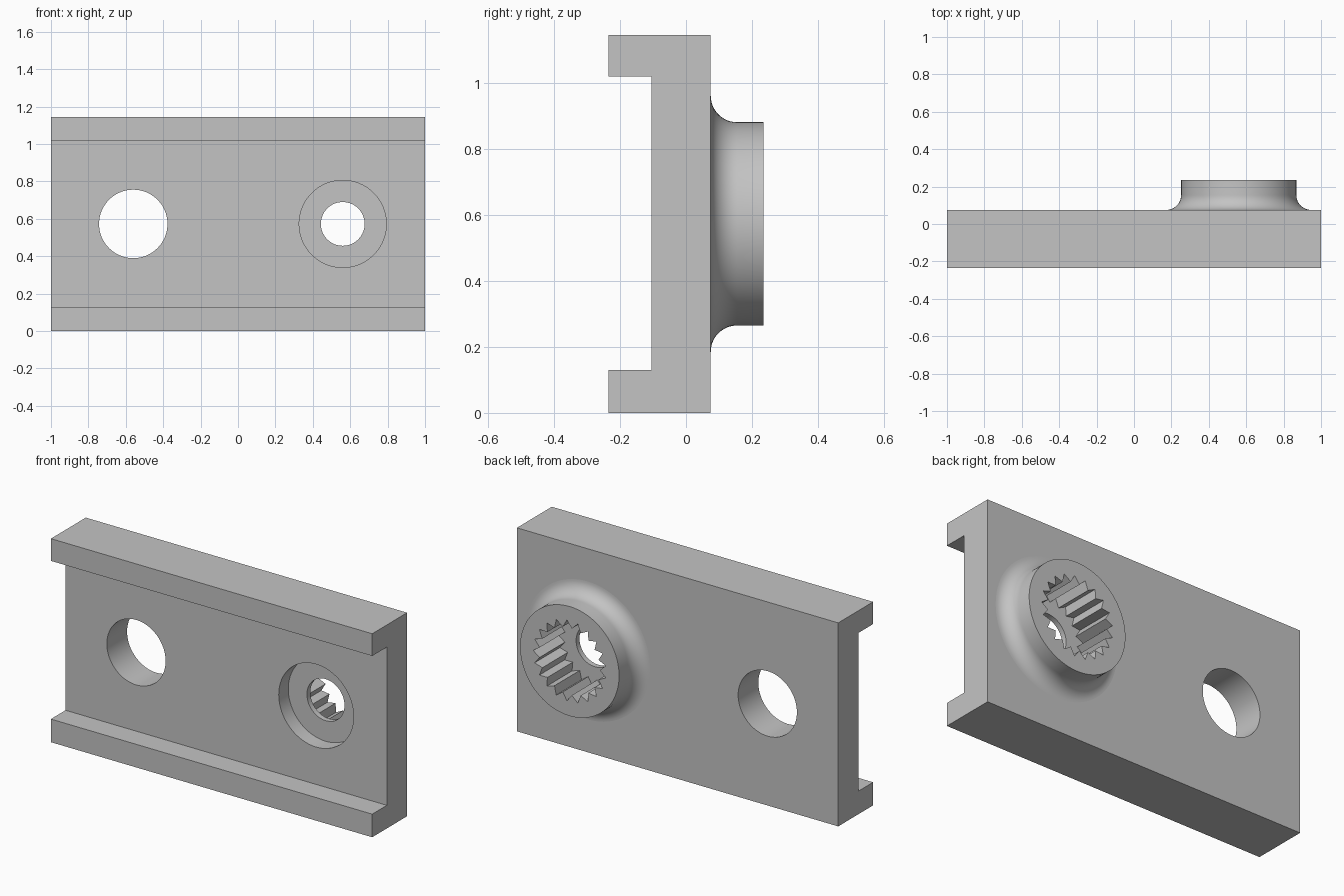
import bpy
import bmesh
from math import sin, cos, pi, radians

cube = bpy.data.objects.get("Cube")
if cube:
    bpy.data.objects.remove(cube, do_unlink=True)

MID = 0.573            # height of both hole axes
BOSS_X = 0.56
FRONT, WEB, BACK, TIP = -0.235, -0.105, 0.075, 0.235

gray = bpy.data.materials.new("Gray")
gray.use_nodes = True
gray.diffuse_color = (0.55, 0.55, 0.55, 1)
gray.node_tree.nodes["Principled BSDF"].inputs["Base Color"].default_value = (0.55, 0.55, 0.55, 1)


def make_object(name, bm):
    bmesh.ops.recalc_face_normals(bm, faces=bm.faces)
    mesh = bpy.data.meshes.new(name)
    bm.to_mesh(mesh)
    bm.free()
    mesh.materials.append(gray)
    obj = bpy.data.objects.new(name, mesh)
    bpy.context.collection.objects.link(obj)
    return obj


def prism(name, points, offset):
    """Extrude a closed outline along an offset."""
    bm = bmesh.new()
    face = bm.faces.new([bm.verts.new(p) for p in points])
    out = bmesh.ops.extrude_face_region(bm, geom=[face])
    verts = [v for v in out["geom"] if isinstance(v, bmesh.types.BMVert)]
    bmesh.ops.translate(bm, verts=verts, vec=offset)
    return make_object(name, bm)


def bore(name, x, radii, y0, y1, count):
    """Prism along y whose outline cycles through the given radii."""
    pts = [(x + radii[i % len(radii)] * cos(2 * pi * i / count), y0,
            MID + radii[i % len(radii)] * sin(2 * pi * i / count)) for i in range(count)]
    return prism(name, pts, (0, y1 - y0, 0))


def lathe(name, x, profile, count):
    """Closed solid of revolution about a y axis, from (radius, y) pairs."""
    bm = bmesh.new()
    rings = [[bm.verts.new((x + r * cos(2 * pi * i / count), y, MID + r * sin(2 * pi * i / count)))
              for i in range(count)] for r, y in profile]
    for a, b in zip(rings, rings[1:]):
        for i in range(count):
            j = (i + 1) % count
            bm.faces.new((a[i], a[j], b[j], b[i]))
    bm.faces.new(rings[0])
    bm.faces.new(rings[-1])
    return make_object(name, bm)


# Channel-shaped plate with a rail along the top and bottom
section = [(FRONT, 0), (BACK, 0), (BACK, 1.145), (FRONT, 1.145),
           (FRONT, 1.02), (WEB, 1.02), (WEB, 0.13), (FRONT, 0.13)]
plate = prism("channel_plate", [(-1, y, z) for y, z in section], (2, 0, 0))

# Round boss with a concave fillet at its foot
R, F = 0.308, 0.08
fillet = [(R + F - F * sin(a), BACK + F - F * cos(a)) for a in (pi / 2 * i / 12 for i in range(13))]
boss = lathe("boss", BOSS_X, [(R + F, BACK - 0.03)] + fillet + [(R, TIP)], 96)

# Bores: plain hole, front counterbore, pin hole, toothed socket
cutters = [
    bore("plain_hole_cutter", -BOSS_X, [0.183], -0.4, 0.4, 80),
    bore("counterbore_cutter", BOSS_X, [0.233], -0.4, -0.02, 80),
    bore("pin_hole_cutter", BOSS_X, [0.117], -0.1, 0.1, 64),
    bore("toothed_socket_cutter", BOSS_X, [0.228, 0.188], 0.01, 0.4, 42),
]

for tool, op in [(boss, 'UNION')] + [(c, 'DIFFERENCE') for c in cutters]:
    mod = plate.modifiers.new(tool.name, 'BOOLEAN')
    mod.operation, mod.solver, mod.object = op, 'EXACT', tool
    tool.hide_render = True

# Bake the booleans and discard the helpers
bpy.context.view_layer.update()
graph = bpy.context.evaluated_depsgraph_get()
baked = bpy.data.meshes.new_from_object(plate.evaluated_get(graph))
plate.modifiers.clear()
plate.data = baked
baked.materials.clear()
baked.materials.append(gray)
for tool in [boss] + cutters:
    bpy.data.objects.remove(tool, do_unlink=True)

# Smooth round walls, flat planar faces
bpy.ops.object.select_all(action='DESELECT')
plate.select_set(True)
bpy.context.view_layer.objects.active = plate
bpy.ops.object.shade_smooth_by_angle(angle=radians(25))
for p in plate.data.polygons:
    p.material_index = 0
    if max(abs(p.normal.y), abs(p.normal.z) if p.area > 0.1 else 0) > 0.999:
        p.use_smooth = False
